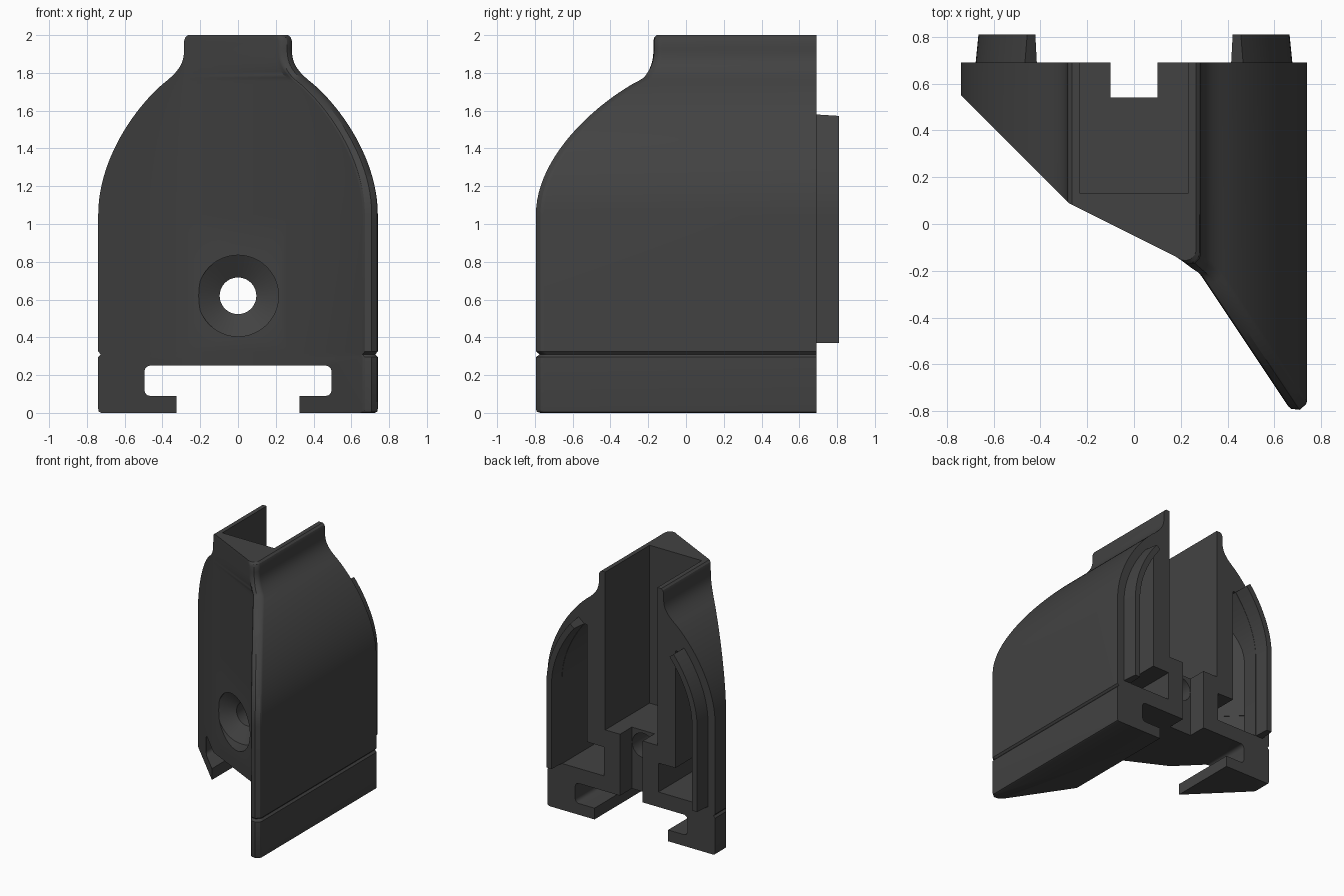
import bpy, bmesh, math
from mathutils import Vector, Matrix
from mathutils.geometry import interpolate_bezier

if "Cube" in bpy.data.objects:
    bpy.data.objects.remove(bpy.data.objects["Cube"])

BACK = 0.69
dark = bpy.data.materials.new("dark_grey")
dark.diffuse_color = (0.055, 0.055, 0.055, 1)
dark.use_nodes = True
dark.node_tree.nodes["Principled BSDF"].inputs["Base Color"].default_value = dark.diffuse_color


def make_object(name, bm):
    bmesh.ops.recalc_face_normals(bm, faces=bm.faces)
    me = bpy.data.meshes.new(name)
    bm.to_mesh(me)
    bm.free()
    ob = bpy.data.objects.new(name, me)
    bpy.context.collection.objects.link(ob)
    me.materials.append(dark)
    return ob


def loft(name, rows):
    """Bridge equal-length closed rings and cap both ends."""
    bm = bmesh.new()
    rings = [[bm.verts.new(p) for p in row] for row in rows]
    n = len(rings[0])
    for a, b in zip(rings, rings[1:]):
        for i in range(n):
            j = (i + 1) % n
            bm.faces.new((a[i], a[j], b[j], b[i]))
    bm.faces.new(rings[0])
    bm.faces.new(rings[-1])
    return make_object(name, bm)


def box(name, lo, hi, bevel=0):
    bm = bmesh.new()
    lo, hi = Vector(lo), Vector(hi)
    bmesh.ops.create_cube(bm, size=1, matrix=Matrix.Translation((lo + hi) / 2)
                          @ Matrix.Diagonal((*(hi - lo), 1)))
    if bevel:
        bmesh.ops.bevel(bm, geom=bm.edges[:], offset=bevel, segments=4,
                        profile=0.5, affect='EDGES')
    return make_object(name, bm)


def front_y(x):
    """Plan of the three angled front faces."""
    if x < -0.28:
        return 0.09 + (-0.28 - x)
    if x < 0.26:
        return 0.09 - 0.5 * (x + 0.28)
    return -0.18 - 1.5 * (x - 0.26)


def fillet(prev, corner, nxt, r, steps=6):
    """Round a plan corner with an arc."""
    a, c, b = Vector(prev), Vector(corner), Vector(nxt)
    u, v = (a - c).normalized(), (b - c).normalized()
    half = u.angle(v) / 2
    t = r / math.tan(half)
    centre = c + (u + v).normalized() * (r / math.sin(half))
    p, q = c + u * t - centre, c + v * t - centre
    return [centre + p.lerp(q, i / steps).normalized() * r for i in range(steps + 1)]


def bezier(a, b, c, d, n):
    pts = interpolate_bezier(*[Vector((*p, 0)) for p in (a, b, c, d)], n)
    return [(p.x, p.y) for p in pts]


def inset(curve, d):
    """Offset the half silhouette inwards along its normals."""
    out = []
    for i, (x, z) in enumerate(curve):
        a, b = curve[max(i - 1, 0)], curve[min(i + 1, len(curve) - 1)]
        t = Vector((b[0] - a[0], b[1] - a[1])).normalized()
        out.append((x - t.y * d, z + t.x * d))
    return out


# Half silhouette: base with groove, shoulder arch, neck
shoulder = bezier((0.74, 1.05), (0.74, 1.33), (0.56, 1.60), (0.40, 1.74), 22)
neck = bezier((0.40, 1.74), (0.31, 1.81), (0.285, 1.85), (0.285, 1.93), 12)
outline = ([(0.725, 0), (0.737, 0.006), (0.74, 0.02), (0.74, 0.295), (0.727, 0.31),
            (0.74, 0.325)] + shoulder + neck[1:]
           + [(0.285, 1.97), (0.279, 1.988), (0.265, 2.0)])

# Outer body with rounded leading edge
rows = []
for w, z in outline:
    left, right = max(-0.28, -w + 0.004), min(0.26, w - 0.1)
    tip = fillet((right, front_y(right)), (w, front_y(w)), (w, BACK), 0.045)
    plan = [(-w, BACK), (-w, front_y(-w)), (left, front_y(left)),
            (right, front_y(right))] + [tuple(p) for p in tip] + [(w, BACK)]
    rows.append([(x, y, z) for x, y in plan])
shell = loft("outer_shell", rows)

# Cutters: neck channel, rear notch, T-shaped slot
cutters = [
    box("channel_cut", (-0.23, 0.13, 0.74), (0.23, 1, 2.5)),
    box("notch_cut", (-0.1, 0.54, 0.1), (0.1, 1.1, 1.0)),
    box("slot_cut", (-0.495, -1.2, 0.09), (0.495, 1.2, 0.25), 0.03),
    box("slot_mouth_cut", (-0.325, -1.2, -0.2), (0.325, 1.2, 0.15)),
]

# Side cavities, wider below the channel floor
arch = [(0.74, 0.37), (0.74, 0.6), (0.74, 0.602)] + shoulder
for side in (-1, 1):
    rows = []
    for w, z in inset(arch, 0.13):
        inner = 0.24 if z < 0.601 else 0.39
        if w > inner + 0.01:
            gap = 0.14 if side < 0 else 0.16
            rows.append([(side * inner, front_y(side * inner) + gap, z),
                         (side * w, min(front_y(side * w) + gap, 0.66), z),
                         (side * w, 1.0, z), (side * inner, 1.0, z)])
    cutters.append(loft("cavity_cut", rows))

# Countersunk screw hole
profile = [(-1.0, 0.215), (0.05, 0.215), (0.12, 0.097), (1.0, 0.097)]
cutters.append(loft("screw_hole_cut", [
    [(r * math.cos(a), y, 0.62 + r * math.sin(a))
     for a in [2 * math.pi * i / 48 for i in range(48)]] for y, r in profile]))

for cutter in cutters:
    cutter.hide_render = True
    mod = shell.modifiers.new("cut", 'BOOLEAN')
    mod.object, mod.operation, mod.solver = cutter, 'DIFFERENCE', 'EXACT'
    bpy.context.view_layer.objects.active = shell
    bpy.ops.object.modifier_apply(modifier=mod.name)
    bpy.data.objects.remove(cutter)

# Tapered arched rails on the back
parts = [shell]
base_o, tip_o, tip_i, base_i = [inset(arch, d) for d in (0.06, 0.075, 0.12, 0.13)]
for side, name in ((-1, "left_rail"), (1, "right_rail")):
    rows = []
    for ring in zip(base_o, tip_o, tip_i, base_i):
        if ring[0][1] < 1.6:
            ys = (BACK - 0.03, 0.81, 0.81, BACK - 0.03)
            rows.append([(side * x, y, z) for (x, z), y in zip(ring, ys)])
    parts.append(loft(name, rows))

bpy.ops.object.select_all(action='DESELECT')
for ob in parts:
    ob.select_set(True)
bpy.context.view_layer.objects.active = shell
bpy.ops.object.shade_smooth_by_angle(angle=math.radians(30))
